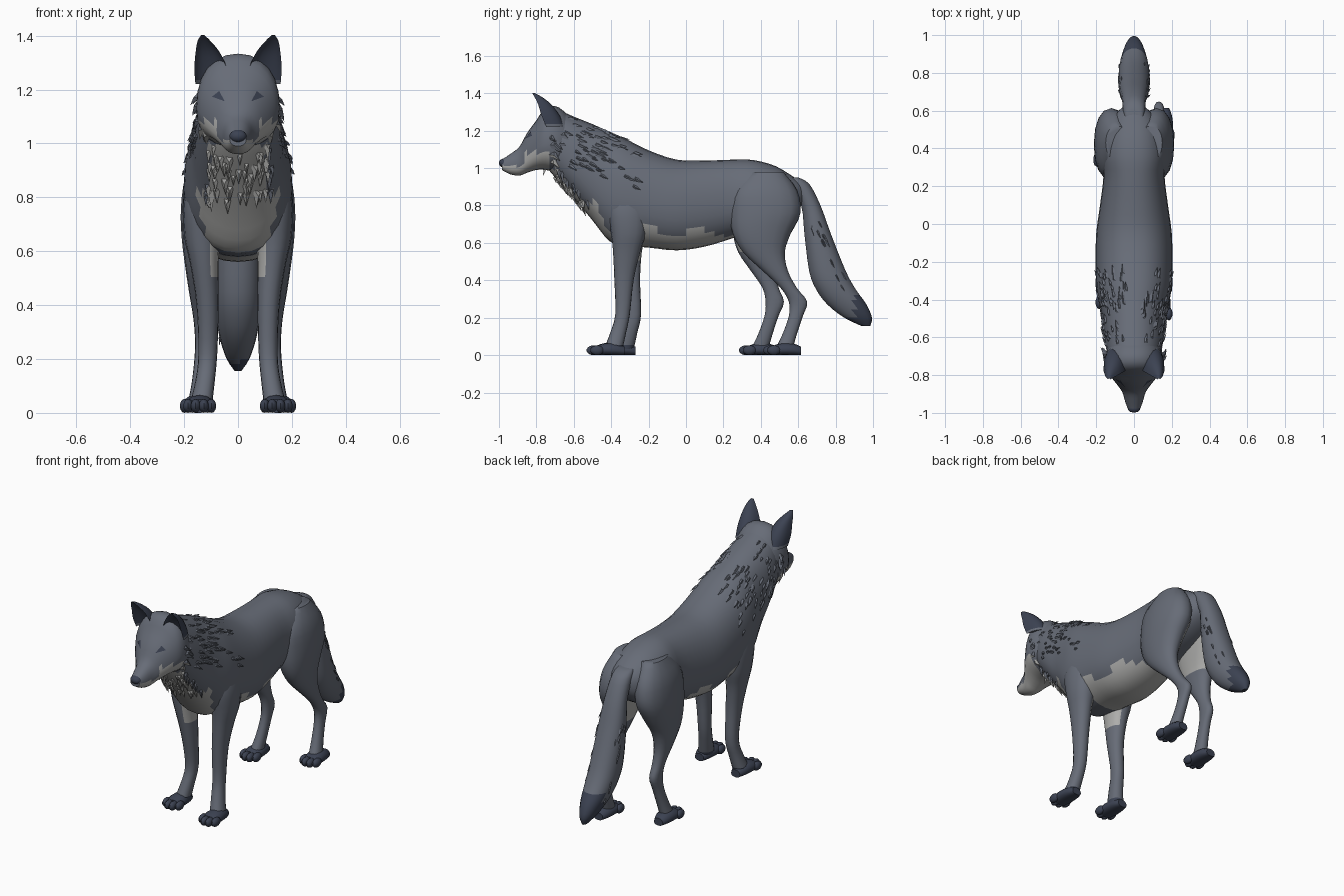
import bpy, bmesh, math, random
from mathutils import Vector, Matrix
from mathutils.bvhtree import BVHTree

if "Cube" in bpy.data.objects:
    bpy.data.objects.remove(bpy.data.objects["Cube"])

random.seed(4)


def material(name, rgb):
    m = bpy.data.materials.new(name)
    m.diffuse_color = (*rgb, 1)
    m.use_nodes = True
    m.node_tree.nodes["Principled BSDF"].inputs["Base Color"].default_value = m.diffuse_color
    return m


MATS = [material("grey_fur", (0.135, 0.15, 0.185)),
        material("pale_fur", (0.42, 0.42, 0.41)),
        material("dark_fur", (0.045, 0.055, 0.085))]
GREY, PALE, DARK = 0, 1, 2


def finish(name, bm, rule=None, angle=50):
    """Turn a bmesh into a smooth object, colouring faces by rule(centre, normal)."""
    bmesh.ops.recalc_face_normals(bm, faces=bm.faces)
    bm.normal_update()
    for f in bm.faces:
        f.material_index = rule(f.calc_center_median(), f.normal) if rule else GREY
    me = bpy.data.meshes.new(name)
    bm.to_mesh(me)
    tree = BVHTree.FromBMesh(bm)
    bm.free()
    for m in MATS:
        me.materials.append(m)
    ob = bpy.data.objects.new(name, me)
    bpy.context.collection.objects.link(ob)
    bpy.ops.object.select_all(action='DESELECT')
    bpy.context.view_layer.objects.active = ob
    ob.select_set(True)
    bpy.ops.object.shade_smooth_by_angle(angle=math.radians(angle))
    return tree


def smooth_stations(st, n):
    """Catmull-Rom interpolation of the cross-section list."""
    out = []
    for i in range(len(st) - 1):
        p = [st[max(i - 1, 0)], st[i], st[i + 1], st[min(i + 2, len(st) - 1)]]
        for k in range(n):
            t = k / n
            out.append([0.5 * (2 * b + (c - a) * t + (2 * a - 5 * b + 4 * c - d) * t * t
                               + (3 * b - a - 3 * c + d) * t ** 3) for a, b, c, d in zip(*p)])
    return out + [list(st[-1])]


def loft(stations, axis='Y', seg=20, sub=3, mid=0.5, power=0.9, cup=None):
    """Rings (position, low, high, x centre, half width) along Y or Z, skinned."""
    bm = bmesh.new()
    rings = []
    for t, lo, hi, xc, hw in smooth_stations(stations, sub):
        m = lo + (hi - lo) * mid
        ring = []
        for k in range(seg):
            a = 2 * math.pi * k / seg
            c, s = math.cos(a), math.sin(a)
            x = xc + hw * math.copysign(abs(c) ** power, c)
            s = math.copysign(abs(s) ** power, s)
            v = m + ((hi - m) * s if s > 0 else (m - lo) * s)
            if cup and s < 0:
                v = m - cup * (hi - m) * s
            ring.append(bm.verts.new((x, t, v) if axis == 'Y' else (x, v, t)))
        rings.append(ring)
    for r, q in zip(rings, rings[1:]):
        for k in range(seg):
            bm.faces.new((r[k], r[(k + 1) % seg], q[(k + 1) % seg], q[k]))
    bm.faces.new(rings[0])
    bm.faces.new(rings[-1])
    return bm


def blob(bm, centre, size):
    bmesh.ops.create_uvsphere(bm, u_segments=10, v_segments=7, radius=1,
                              matrix=Matrix.Translation(centre) @ Matrix.Diagonal((*size, 1)))


# torso, from rump to neck
def torso_rule(c, n):
    zig = 0.03 * math.sin(c.y * 23)
    if -0.26 < c.y < 0.32 and c.z < 0.655 + zig:
        return PALE
    if c.y < -0.3 and n.y < -0.25 and abs(c.x) < 0.12 + zig and c.z < 1.0:
        return PALE
    return GREY


torso = finish("torso", loft([
    (0.64, 0.83, 0.915, 0, 0.03), (0.58, 0.76, 0.95, 0, 0.10), (0.48, 0.70, 1.01, 0, 0.15),
    (0.36, 0.66, 1.043, 0, 0.17), (0.25, 0.625, 1.045, 0, 0.162), (0.10, 0.58, 1.04, 0, 0.18),
    (-0.05, 0.56, 1.045, 0, 0.20), (-0.20, 0.575, 1.095, 0, 0.203), (-0.33, 0.585, 1.16, 0, 0.20),
    (-0.41, 0.61, 1.195, 0, 0.187), (-0.50, 0.72, 1.235, 0, 0.168), (-0.60, 0.84, 1.275, 0, 0.158),
    (-0.70, 0.95, 1.315, 0, 0.135), (-0.75, 1.01, 1.29, 0, 0.09)], seg=28, mid=0.45), torso_rule)


# head with tapering muzzle
def head_rule(c, n):
    if c.y > -0.87:
        return PALE if c.z < 1.085 and c.y < -0.72 else GREY
    return PALE if c.z < 1.012 else GREY


head = finish("head", loft([
    (-0.60, 1.02, 1.25, 0, 0.11), (-0.68, 0.98, 1.325, 0, 0.15), (-0.75, 0.99, 1.325, 0, 0.153),
    (-0.80, 0.99, 1.255, 0, 0.128), (-0.85, 0.975, 1.187, 0, 0.09), (-0.89, 0.96, 1.115, 0, 0.062),
    (-0.94, 0.967, 1.075, 0, 0.047), (-0.985, 0.99, 1.045, 0, 0.03)],
    seg=24, mid=0.42), head_rule)

# nose
bm = bmesh.new()
blob(bm, (0, -0.975, 1.027), (0.034, 0.025, 0.024))
finish("nose", bm, lambda c, n: DARK)

# eyes: thin slanted plates laid on the face
bm = bmesh.new()
for s in (-1, 1):
    vs = []
    for x, z in ((0.048, 1.155), (0.094, 1.172), (0.068, 1.193)):
        hit = head.ray_cast(Vector((s * x, -2, z)), Vector((0, 1, 0)))
        vs.append(bm.verts.new(hit[0] + hit[1] * 0.004))
    bm.faces.new(vs)
finish("eyes", bm, lambda c, n: DARK)

# cupped ears
for s, side in ((-1, "left"), (1, "right")):
    finish(side + "_ear", loft([
        (1.22, -0.76, -0.65, s * 0.10, 0.058), (1.28, -0.785, -0.675, s * 0.102, 0.06),
        (1.34, -0.80, -0.72, s * 0.113, 0.044), (1.38, -0.815, -0.77, s * 0.126, 0.024),
        (1.402, -0.825, -0.81, s * 0.131, 0.006)], 'Z', seg=16, mid=0.12, cup=0.45),
        lambda c, n: DARK if c.z > 1.245 else GREY)


# legs: the shift moves the lower part of each leg to set its stride
def leg(name, stations, s, shift, top, paw_y, paw_x, inner):
    moved = []
    for z, lo, hi, xc, hw in stations:
        d = shift * min(1, max(0, (top - z) / 0.35))
        moved.append((z, lo + d, hi + d, s * xc, hw))
    finish(name, loft(moved, 'Z', seg=16), lambda c, n:
           DARK if c.z < 0.045 else PALE if n.x * s < -0.45 and inner < c.z else GREY)
    y, x = paw_y + shift, s * paw_x
    bm = loft([(y + 0.10, 0.0, 0.045, x, 0.03), (y + 0.06, 0.0, 0.062, x, 0.046),
               (y, 0.0, 0.066, x, 0.052), (y - 0.05, 0.0, 0.05, x, 0.05)], seg=12, sub=2, mid=0.4)
    for k, dx in enumerate((-0.043, -0.015, 0.015, 0.043)):
        dy = -0.065 if k in (1, 2) else -0.045
        blob(bm, (x + dx, y + dy, 0.026), (0.019, 0.037, 0.026))
    finish(name.replace("leg", "paw"), bm, lambda c, n: DARK)


FRONT = [(0.92, -0.40, -0.20, 0.11, 0.06), (0.78, -0.42, -0.20, 0.128, 0.075),
         (0.65, -0.40, -0.215, 0.132, 0.067), (0.55, -0.39, -0.245, 0.125, 0.052),
         (0.40, -0.383, -0.28, 0.113, 0.041), (0.22, -0.378, -0.30, 0.112, 0.035),
         (0.12, -0.405, -0.32, 0.122, 0.036), (0.03, -0.44, -0.34, 0.138, 0.042)]
HIND = [(0.98, 0.34, 0.52, 0.09, 0.06), (0.88, 0.25, 0.595, 0.11, 0.085),
        (0.76, 0.235, 0.612, 0.122, 0.09), (0.65, 0.25, 0.56, 0.133, 0.076),
        (0.55, 0.305, 0.528, 0.14, 0.057), (0.45, 0.41, 0.545, 0.14, 0.042),
        (0.36, 0.505, 0.592, 0.135, 0.032), (0.285, 0.55, 0.648, 0.132, 0.028),
        (0.21, 0.55, 0.625, 0.134, 0.027), (0.11, 0.515, 0.592, 0.142, 0.03),
        (0.03, 0.475, 0.57, 0.152, 0.036)]
for s, side, front_shift, hind_shift in ((-1, "left", 0.06, -0.13), (1, "right", 0, 0)):
    leg("front_" + side + "_leg", FRONT, s, front_shift, 0.6, -0.43, 0.142, 0.5)
    leg("hind_" + side + "_leg", HIND, s, hind_shift, 0.62, 0.515, 0.155, 0.56)

# bushy tail
tail = finish("tail", loft([
    (0.95, 0.53, 0.60, 0, 0.045), (0.915, 0.55, 0.66, 0, 0.058), (0.80, 0.615, 0.72, 0, 0.065),
    (0.65, 0.632, 0.775, 0, 0.078), (0.45, 0.657, 0.855, 0, 0.084), (0.35, 0.695, 0.91, 0, 0.08),
    (0.27, 0.755, 0.967, 0, 0.066), (0.20, 0.845, 0.995, 0, 0.042), (0.155, 0.94, 0.985, 0, 0.012)],
    'Z', seg=18), lambda c, n: DARK if c.y + 0.02 * math.sin(c.x * 90) > 0.885 and c.z < 0.33 else GREY)


# fur tufts: small wedges lying on a surface with the tip lifted
def tuft(bm, p, n, flow, length, width, lift):
    f = (flow - n * flow.dot(n)).normalized()
    w = n.cross(f) * width
    base = p - n * 0.012
    a, b = bm.verts.new(base - w), bm.verts.new(base + w)
    c = bm.verts.new(p + n * lift * 0.7 + f * length * 0.4)
    d = bm.verts.new(p + n * lift + f * length)
    for tri in ((a, c, b), (a, d, c), (c, d, b), (a, b, d)):
        bm.faces.new(tri)


def coat(name, tree, count, sample, flow, rule=None, length=0.07, width=0.02, lift=0.01):
    bm = bmesh.new()
    for _ in range(count):
        origin, direction = sample()
        p, n, _i, _d = tree.ray_cast(origin, direction)
        if p:
            k = random.uniform(0.7, 1.2)
            tuft(bm, p, n, flow, length * k, width * k, lift)
    finish(name, bm, rule, 30)


def neck_ray():
    y = random.uniform(-0.68, -0.28)
    a = random.uniform(-0.5, 1.3)
    s = random.choice((-1, 1))
    d = Vector((s * math.cos(a), 0, math.sin(a)))
    return Vector((0, y, 1.05 + 0.25 * (-0.45 - y))) + d, -d


def throat_ray():
    return Vector((random.uniform(-0.13, 0.13), -2, random.uniform(0.8, 1.02))), Vector((0, 1, 0))


def cheek_ray():
    s = random.choice((-1, 1))
    return Vector((s, random.uniform(-0.76, -0.66), random.uniform(1.03, 1.2))), Vector((-s, 0, 0))


def tail_ray():
    s = random.choice((-1, 1))
    z = random.uniform(0.3, 0.75)
    return Vector((s, 0.64 + 0.45 * (0.75 - z) + random.uniform(0, 0.06), z)), Vector((-s, 0, 0))


coat("neck_fur", torso, 130, neck_ray, Vector((0, 1, -0.55)))
coat("throat_fur", torso, 60, throat_ray, Vector((0, 0.2, -1)),
     lambda c, n: PALE if abs(c.x) < 0.11 else GREY, lift=0.016)
coat("cheek_fur", head, 26, cheek_ray, Vector((0, 0.8, -0.8)),
     lambda c, n: PALE if c.z < 1.06 else GREY, width=0.025, lift=0.015)
coat("tail_fur", tail, 24, tail_ray, Vector((0, 0.5, -1)), lift=0.006, width=0.012)
